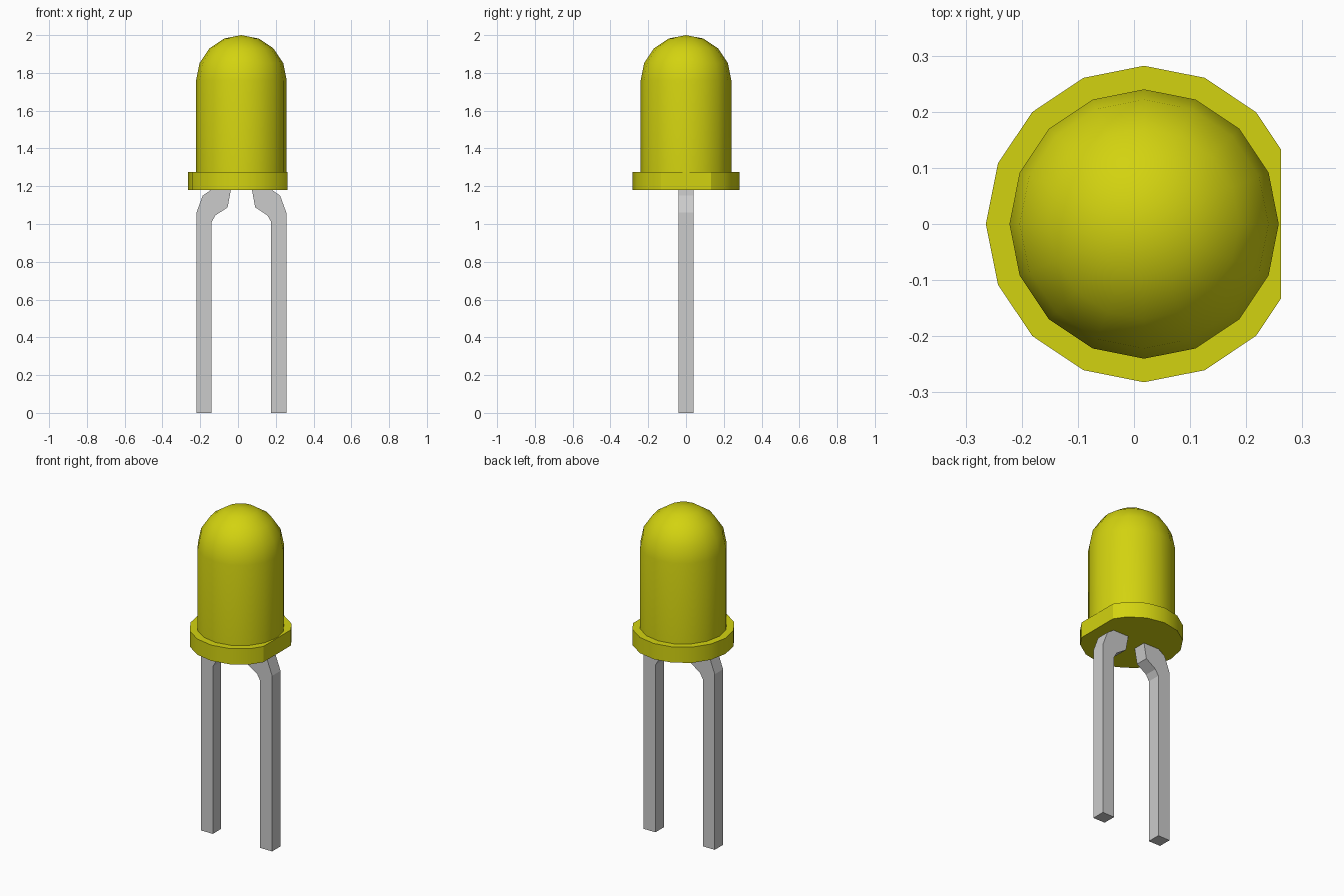
import bpy, bmesh, math

if "Cube" in bpy.data.objects:
    bpy.data.objects.remove(bpy.data.objects["Cube"], do_unlink=True)

CX = 0.018      # axis of the bulb
SIDES = 16


def material(name, rgb):
    m = bpy.data.materials.new(name)
    m.use_nodes = True
    m.diffuse_color = (*rgb, 1)
    m.node_tree.nodes["Principled BSDF"].inputs["Base Color"].default_value = (*rgb, 1)
    return m


yellow = material("yellow plastic", (0.65, 0.65, 0.005))
grey = material("grey metal", (0.6, 0.6, 0.6))


def finish(bm, name, mat, smooth):
    bmesh.ops.recalc_face_normals(bm, faces=bm.faces)
    me = bpy.data.meshes.new(name)
    bm.to_mesh(me)
    bm.free()
    me.materials.append(mat)
    ob = bpy.data.objects.new(name, me)
    bpy.context.collection.objects.link(ob)
    if smooth:
        bpy.ops.object.select_all(action='DESELECT')
        ob.select_set(True)
        bpy.context.view_layer.objects.active = ob
        bpy.ops.object.shade_smooth_by_angle(angle=math.radians(30))
    return ob


def lathe(bm, profile):
    """Revolve (radius, z) points about the bulb axis."""
    verts = [bm.verts.new((CX + r, 0, z)) for r, z in profile]
    edges = [bm.edges.new(p) for p in zip(verts, verts[1:])]
    bmesh.ops.spin(bm, geom=verts + edges, cent=(CX, 0, 0), axis=(0, 0, 1),
                   angle=math.tau, steps=SIDES, use_merge=True)
    bmesh.ops.remove_doubles(bm, verts=bm.verts, dist=1e-4)


# Domed lens: straight wall closed by a quarter-circle cap
R, SPRING = 0.24, 1.76
arc = [(R * math.cos(i * math.pi / 8), SPRING + R * math.sin(i * math.pi / 8))
       for i in range(4)]
bm = bmesh.new()
lathe(bm, [(0, 1.2), (R, 1.2)] + arc + [(0, SPRING + R)])
finish(bm, "lens", yellow, True)

# Base flange with one flat side
bm = bmesh.new()
lathe(bm, [(0, 1.18), (0.282, 1.18), (0.282, 1.275), (0, 1.275)])
cut = bmesh.ops.bisect_plane(bm, geom=bm.verts[:] + bm.edges[:] + bm.faces[:],
                             plane_co=(0.262, 0, 0), plane_no=(1, 0, 0), clear_outer=True)
bmesh.ops.holes_fill(bm, edges=[e for e in bm.edges if e.is_boundary])
finish(bm, "flange", yellow, True)

# Bent square leads: outline as distance from the axis, and height
outline = [(0.158, 0), (0.238, 0), (0.238, 1.06), (0.205, 1.15), (0.155, 1.185),
           (0.055, 1.185), (0.073, 1.088), (0.138, 1.045), (0.158, 1.01)]
for side, name in ((1, "left_lead"), (-1, "right_lead")):
    bm = bmesh.new()
    face = bm.faces.new([bm.verts.new((CX + side * x, -0.04, z)) for x, z in outline])
    ext = bmesh.ops.extrude_face_region(bm, geom=[face])
    bmesh.ops.translate(bm, vec=(0, 0.08, 0),
                        verts=[g for g in ext["geom"] if isinstance(g, bmesh.types.BMVert)])
    finish(bm, name, grey, False)
